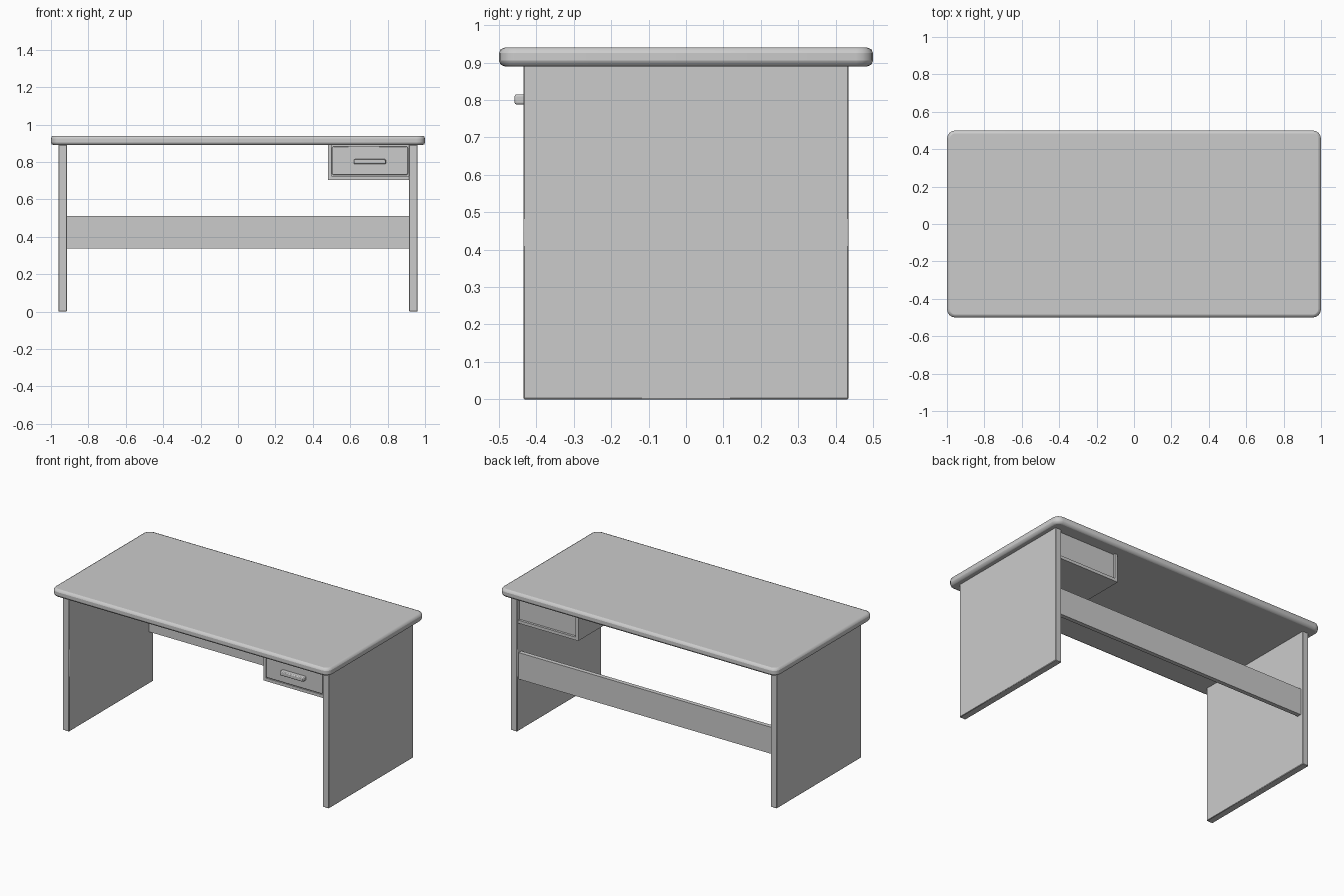
import bpy, bmesh

if "Cube" in bpy.data.objects:
    bpy.data.objects.remove(bpy.data.objects["Cube"])


def box(name, x, y, z, bevel=0.0, segments=2, corner=0.0, corner_axis=2):
    """Box from (min, max) ranges; optional rounded corners along one axis, then a bevelled rim."""
    bm = bmesh.new()
    bmesh.ops.create_cube(bm, size=1)
    for v in bm.verts:
        for i, (lo, hi) in enumerate((x, y, z)):
            v.co[i] = hi if v.co[i] > 0 else lo
    if corner:
        edges = [e for e in bm.edges
                 if abs((e.verts[0].co - e.verts[1].co).normalized()[corner_axis]) > 0.9]
        bmesh.ops.bevel(bm, geom=edges, offset=corner, segments=4, profile=0.5, affect='EDGES')
    bmesh.ops.recalc_face_normals(bm, faces=bm.faces)
    mesh = bpy.data.meshes.new(name)
    bm.to_mesh(mesh)
    bm.free()
    obj = bpy.data.objects.new(name, mesh)
    bpy.context.collection.objects.link(obj)
    if bevel:
        mod = obj.modifiers.new("Bevel", 'BEVEL')
        mod.width = bevel
        mod.segments = segments
        mod.limit_method = 'ANGLE'
        mod.angle_limit = 0.7
    bpy.ops.object.select_all(action='DESELECT')
    obj.select_set(True)
    bpy.context.view_layer.objects.active = obj
    bpy.ops.object.shade_smooth_by_angle()
    return obj


# Desk top with rounded corners and softened rim
box("desk_top", (-1, 1), (-0.5, 0.5), (0.89, 0.94), bevel=0.015, corner=0.045)

# Side panels
for side, x in (("left", (-0.96, -0.915)), ("right", (0.915, 0.96))):
    box(side + "_side_panel", x, (-0.435, 0.435), (0, 0.892), bevel=0.003, segments=1)

# Back stretcher
box("back_stretcher", (-0.917, 0.917), (0.39, 0.418), (0.337, 0.51))

# Drawer housing: side wall and floor
DEPTH = (-0.425, 0.425)
box("drawer_housing_side", (0.48, 0.50), DEPTH, (0.705, 0.892))
box("drawer_housing_floor", (0.50, 0.917), DEPTH, (0.705, 0.725))

# Drawer, recessed slightly at the back
box("drawer_body", (0.50, 0.915), (-0.405, 0.41), (0.725, 0.89))
box("drawer_front", (0.503, 0.908), (-0.428, -0.40), (0.73, 0.884),
    bevel=0.004, corner=0.01, corner_axis=1)

# Drawer handle
box("drawer_handle", (0.62, 0.79), (-0.458, -0.42), (0.788, 0.815), bevel=0.005)
